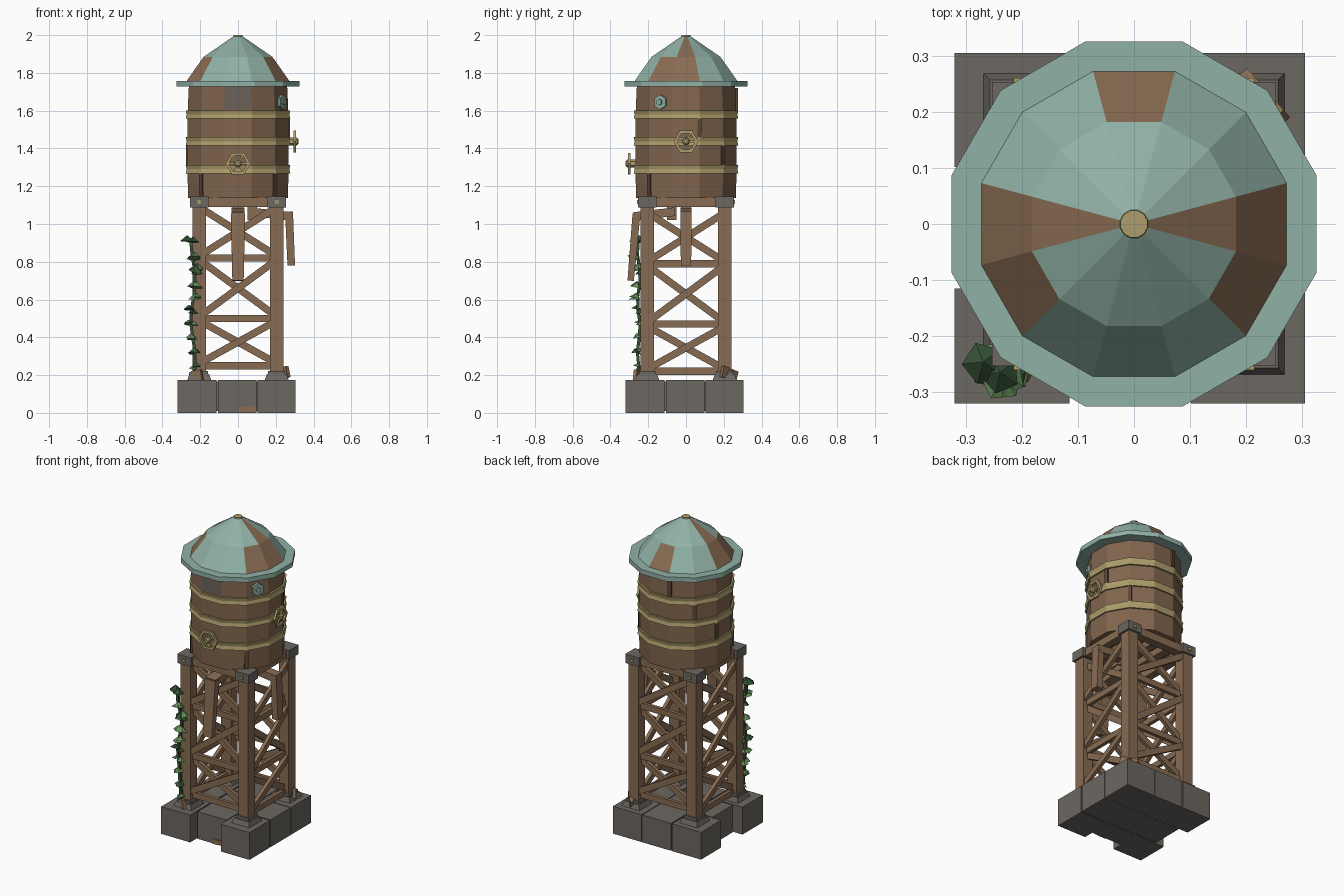
import bpy, bmesh, math, random
from mathutils import Vector, Matrix

random.seed(4)
if "Cube" in bpy.data.objects:
    bpy.data.objects.remove(bpy.data.objects["Cube"])


def material(name, rgb):
    m = bpy.data.materials.new(name)
    m.use_nodes = True
    m.diffuse_color = (*rgb, 1)
    m.node_tree.nodes["Principled BSDF"].inputs["Base Color"].default_value = (*rgb, 1)
    return m


WOOD = material("wood", (.25, .15, .085))
TANK = material("tank_wood", (.22, .13, .075))
DARK = material("dark_wood", (.11, .065, .04))
STONE = material("stone", (.15, .135, .12))
TEAL = material("verdigris", (.28, .44, .38))
BRASS = material("brass", (.42, .34, .15))
PATCH = material("weathered_patch", (.14, .115, .1))
LEAF = material("leaf_green", (.13, .27, .1))
STEM = material("stem_green", (.035, .08, .035))


def finish(name, bm, *mats):
    bmesh.ops.recalc_face_normals(bm, faces=bm.faces)
    me = bpy.data.meshes.new(name)
    bm.to_mesh(me)
    bm.free()
    for m in mats:
        me.materials.append(m)
    ob = bpy.data.objects.new(name, me)
    bpy.context.collection.objects.link(ob)
    return ob


def frame(direction, side=None):
    """Rotation whose z axis follows the direction."""
    z = Vector(direction).normalized()
    hint = Vector(side) if side else (Vector((0, 0, 1)) if abs(z.z) < .95 else Vector((0, 1, 0)))
    x = hint.cross(z).normalized()
    return Matrix((x, z.cross(x), z)).transposed().to_4x4()


def box(name, lo, hi, mat, top=1.0):
    """Axis-aligned box; top scales the upper face."""
    bm = bmesh.new()
    lo, hi = Vector(lo), Vector(hi)
    bmesh.ops.create_cube(bm, size=1)
    for v in bm.verts:
        k = top if v.co.z > 0 else 1
        v.co = Vector((v.co.x * k, v.co.y * k, v.co.z)) * Matrix.Identity(3)[0][0]
        v.co = (lo + hi) / 2 + Vector(a * b for a, b in zip(v.co, hi - lo))
    return finish(name, bm, mat)


def beam(name, p0, p1, w, d, mat, side=None, taper=1.0):
    """Beam between two points, d wide along the side hint."""
    p0, p1 = Vector(p0), Vector(p1)
    bm = bmesh.new()
    bmesh.ops.create_cube(bm, size=1)
    for v in bm.verts:
        k = taper if v.co.z > 0 else 1
        v.co = Vector((v.co.x * w * k, v.co.y * d * k, v.co.z * (p1 - p0).length))
    bm.transform(Matrix.Translation((p0 + p1) / 2) @ frame(p1 - p0, side))
    return finish(name, bm, mat)


def lathe(name, profile, mats, rule=None, n=12, matrix=None):
    """Spin (apothem, height) points into flat-sided rings; rule(row, side) picks the colour."""
    bm = bmesh.new()
    k = 1 / math.cos(math.pi / n)
    rings = [[bm.verts.new((r * k * math.cos(2 * math.pi * (i - .5) / n),
                            r * k * math.sin(2 * math.pi * (i - .5) / n), z))
              for i in range(n)] for r, z in profile]
    for row, (a, b) in enumerate(zip(rings, rings[1:])):
        for i in range(n):
            j = (i + 1) % n
            f = bm.faces.new((a[i], a[j], b[j], b[i]))
            f.material_index = rule(row, i) if rule else 0
    bm.faces.new(rings[0])
    bm.faces.new(rings[-1])
    if matrix:
        bm.transform(matrix)
    return finish(name, bm, *mats)


# Stone base, with the middle blocks of two sides set back
cuts = [(-.32, -.115), (-.107, .097), (.102, .305)]
for i, (x0, x1) in enumerate(cuts):
    for j, (y0, y1) in enumerate(cuts):
        back_x = .065 if (i, j) == (0, 1) else 0
        back_y = .065 if (i, j) == (1, 0) else 0
        box("base_block", (x0 + back_x, y0 + back_y, 0), (x1, y1, .175), STONE)
box("base_core", (-.2, -.2, .01), (.2, .2, .165), STONE)
beam("base_stain", (0, -.257, .015), (.1, -.257, .02), .008, .03, WOOD)

# Legs, feet and corner brackets
for sx in (-1, 1):
    for sy in (-1, 1):
        x, y = .205 * sx, .205 * sy
        box("foot_slab", (x - .065, y - .065, .17), (x + .065, y + .065, .205), STONE, .8)
        box("foot_collar", (x - .045, y - .045, .2), (x + .045, y + .045, .222), STONE)
        box("leg", (x - .035, y - .035, .2), (x + .035, y + .035, 1.1), WOOD)
        box("corner_bracket", (x - .048, y - .048, 1.087), (x + .048, y + .048, 1.145), STONE)
        box("bracket_bolt", (x - .01, y + sy * .05 - .005, 1.106),
            (x + .01, y + sy * .05 + .005, 1.126), BRASS)
beam("fallen_plank", (.2, .265, .19), (.265, .19, .22), .02, .06, WOOD)
beam("fallen_plank", (-.25, -.24, .185), (-.19, -.27, .2), .02, .06, WOOD)


# Cross bracing on the four sides
def bracing(angle, drop):
    rot = Matrix.Rotation(angle, 3, 'Z')
    out = rot @ Vector((0, -1, 0))

    def strut(x0, z0, x1, z1, depth, name):
        beam(name, rot @ Vector((x0, -depth, z0)), rot @ Vector((x1, -depth, z1)), .022, .038, WOOD, side=rot @ Vector((0, 0, 1)))
    rails = [.25 - drop, .5 - drop, .82 - drop, 1.1 - drop]
    for z in rails[:3]:
        strut(-.2, z, .2, z, .205, "cross_rail")
    for z0, z1 in zip(rails, rails[1:]):
        strut(-.19, z0 + .02, .19, z1 - .02, .222, "diagonal_brace")
        strut(.19, z0 + .02, -.19, z1 - .02, .198, "diagonal_brace")


for q in range(4):
    bracing(q * math.pi / 2, .03 * (q % 2))

# Platform frame and joists
for s in (-1, 1):
    box("platform_beam", (-.2, s * .21 - .025, 1.09), (.2, s * .21 + .025, 1.14), WOOD)
    box("platform_beam", (s * .21 - .025, -.2, 1.09), (s * .21 + .025, .2, 1.14), WOOD)
for x in (-.1, 0, .1):
    box("floor_joist", (x - .025, -.2, 1.095), (x + .025, .2, 1.138), WOOD)

# Tank with one weathered panel, hoops and seam strips
lathe("tank", [(.264, 1.138), (.268, 1.29), (.268, 1.44), (.266, 1.58), (.266, 1.61), (.26, 1.735)],
      [TANK, PATCH], lambda row, i: int(row == 4 and i == 9))
for z in (1.29, 1.438, 1.58):
    lathe("hoop", [(.262, z - .022), (.277, z - .022), (.272, z), (.277, z + .022), (.262, z + .022)], [BRASS])
for deg, z0, z1 in ((15, 1.46, 1.57), (45, 1.31, 1.42), (-45, 1.15, 1.27), (-135, 1.15, 1.27),
                    (105, 1.6, 1.72), (165, 1.31, 1.42), (135, 1.46, 1.56)):
    c = Vector((math.cos(math.radians(deg)), math.sin(math.radians(deg)), 0)) * .274
    beam("seam_strip", c + Vector((0, 0, z0)), c + Vector((0, 0, z1)), .022, .014, DARK, side=c)

# Roof with rim, bare panels and finial
lathe("roof_rim", [(.25, 1.727), (.325, 1.727), (.325, 1.757), (.25, 1.757)], [TEAL])
lathe("roof", [(.277, 1.75), (.182, 1.885), (.025, 1.993)], [TEAL, WOOD],
      lambda row, i: int(i in (0, 6) or (row == 0 and i in (3, 7, 11))))
lathe("finial", [(.026, 1.985), (.024, 2.0)], [BRASS])


# Valve wheels and side port
def facing(center, direction):
    return Matrix.Translation(center) @ frame(direction)


def valve(direction, z):
    d = Vector(direction)
    c = d * .3 + Vector((0, 0, z))
    m = facing(c, d)
    bm = bmesh.new()
    k = [Vector((math.cos(a * math.pi / 3), math.sin(a * math.pi / 3), 0)) for a in range(6)]
    rows = [[bm.verts.new(p * r + Vector((0, 0, h))) for p in k]
            for r, h in ((.066, -.007), (.066, .007), (.05, .007), (.05, -.007))]
    for a, b in zip(rows, rows[1:] + rows[:1]):
        for i in range(6):
            bm.faces.new((a[i], a[i - 1], b[i - 1], b[i]))
    bm.transform(m)
    finish("valve_wheel", bm, BRASS)
    for p in k[:3]:
        beam("valve_spoke", m @ (p * .055), m @ (p * -.055), .009, .009, BRASS, side=d)
    lathe("valve_hub", [(.018, -.035), (.018, .012), (.01, .02)], [BRASS], n=6, matrix=m)


valve((0, -1, 0), 1.32)
valve((1, 0, 0), 1.437)
port_dir = Vector((math.cos(math.pi / 6), -.5, 0))
port = facing(port_dir * .265 + Vector((0, 0, 1.645)), port_dir)
lathe("port_plate", [(.034, -.01), (.034, .012)], [TEAL], n=6, matrix=port)
lathe("port_plug", [(.014, 0), (.014, .022)], [TEAL], n=6, matrix=port)

# Two spouts: an arm from under the tank and a hanging chute
beam("front_spout_arm", (0, -.06, 1.065), (0, -.275, 1.04), .07, .045, WOOD)
beam("front_spout", (0, -.262, 1.055), (0, -.293, .7), .075, .042, WOOD, side=(0, 1, 0), taper=.8)
beam("side_spout_arm", (.06, 0, 1.065), (.285, 0, 1.04), .06, .045, WOOD)
beam("side_spout", (.27, 0, 1.065), (.282, 0, .78), .058, .042, WOOD, side=(1, 0, 0), taper=.95)
box("spout_hanger", (.05, -.025, 1.02), (.1, .025, 1.1), WOOD)
box("spout_hanger", (-.025, -.1, 1.02), (.025, -.05, 1.1), WOOD)

# Vine climbing the front leg
path = [Vector((-.238 + .012 * math.sin(i * 1.1), -.25 + .008 * math.cos(i * 1.7), .18 + .073 * i)) for i in range(11)]
for a, b in zip(path, path[1:]):
    beam("vine_stem", a, b, .016, .016, STEM)
for i in range(13):
    t = i / 12
    p = path[min(10, round(t * 10))]
    for side in (0, 1):
        r = .02 + .022 * t * random.uniform(.7, 1.2)
        ang = math.radians(random.uniform(150, 300) if side else random.uniform(-90, 150))
        shift = Vector((math.cos(ang), math.sin(ang), 0)) * r * .5
        bm = bmesh.new()
        bmesh.ops.create_cone(bm, segments=5, radius1=r, radius2=.002, depth=r * .8, cap_ends=True)
        bm.transform(Matrix.Translation(p + shift + Vector((0, 0, random.uniform(-.015, .015)))) @
                     Matrix.Rotation(random.uniform(-.4, .4), 4, 'X') @ Matrix.Rotation(ang, 4, 'Z'))
        finish("vine_leaf", bm, LEAF if i % 3 else STEM)
